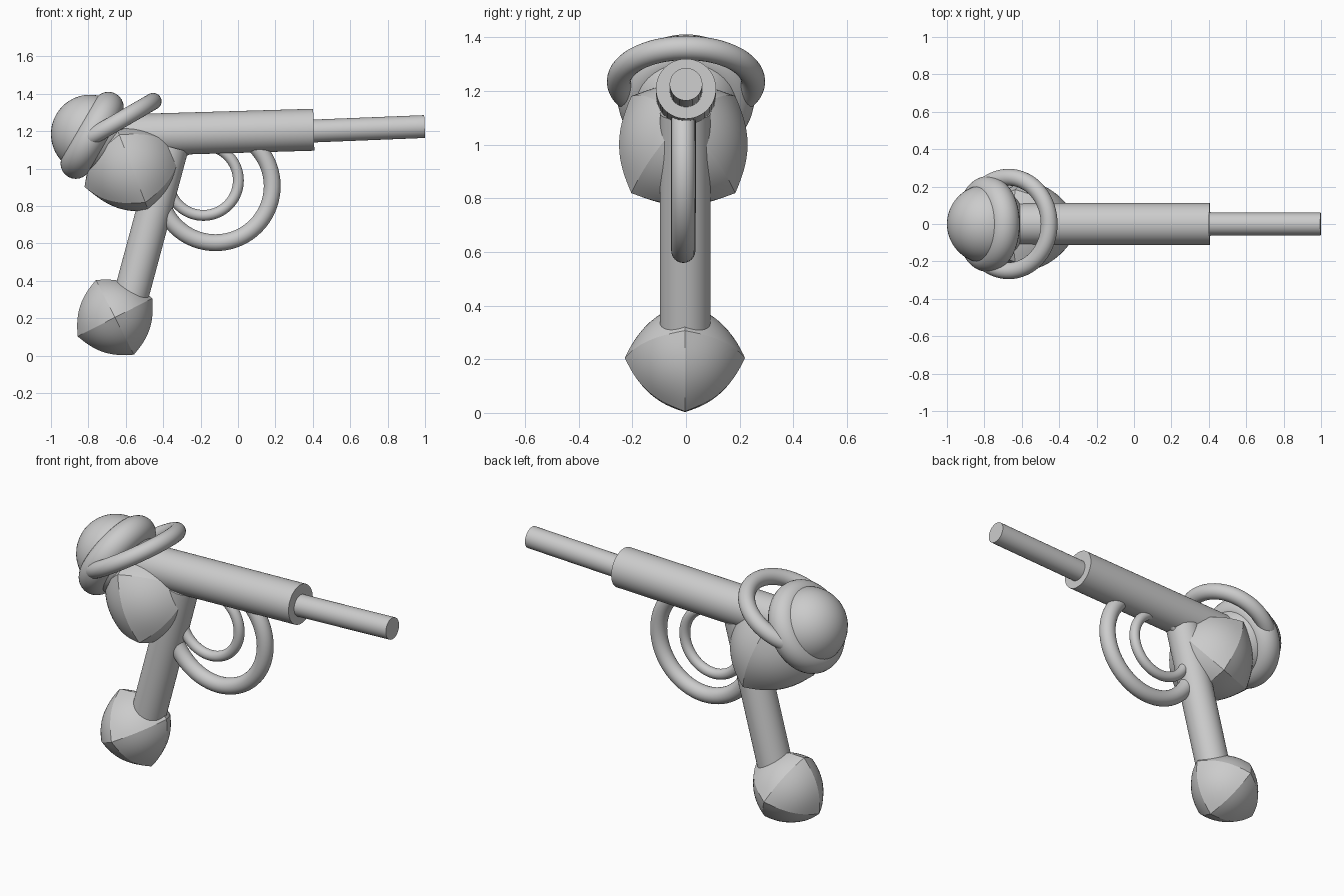
import bpy, bmesh, math
from mathutils import Vector, Matrix

default_cube = bpy.data.objects.get("Cube")
if default_cube:
    bpy.data.objects.remove(default_cube, do_unlink=True)


def finish(name, angle):
    obj = bpy.context.object
    obj.name = obj.data.name = name
    bpy.ops.object.shade_smooth_by_angle(angle=math.radians(angle))
    return obj


def rod(name, start, end, radius):
    """Capped cylinder between two points."""
    start, end = Vector(start), Vector(end)
    axis = end - start
    bpy.ops.mesh.primitive_cylinder_add(
        vertices=48, radius=radius, depth=axis.length,
        location=(start + end) / 2,
        rotation=axis.to_track_quat('Z', 'Y').to_euler())
    return finish(name, 40)


def ring(name, center, major, minor, rotation):
    """Torus, rotation in degrees."""
    bpy.ops.mesh.primitive_torus_add(
        location=center, rotation=[math.radians(a) for a in rotation],
        major_radius=major, minor_radius=minor,
        major_segments=72, minor_segments=24)
    return finish(name, 60)


def bulged_octahedron(name, center, radius, rotation, bulge=0.57):
    """Octahedron whose faces swell part of the way towards a sphere."""
    bm = bmesh.new()
    tips = [bm.verts.new(Vector(v)) for v in
            ((1, 0, 0), (0, 1, 0), (-1, 0, 0), (0, -1, 0), (0, 0, 1), (0, 0, -1))]
    for i in range(4):
        a, b = tips[i], tips[(i + 1) % 4]
        bm.faces.new((a, b, tips[4]))
        bm.faces.new((b, a, tips[5]))
    bmesh.ops.subdivide_edges(bm, edges=bm.edges[:], cuts=15, use_grid_fill=True)
    for v in bm.verts:
        v.co = radius * v.co.lerp(v.co.normalized(), bulge)
    mesh = bpy.data.meshes.new(name)
    bm.to_mesh(mesh)
    bm.free()
    obj = bpy.data.objects.new(name, mesh)
    bpy.context.collection.objects.link(obj)
    obj.matrix_world = Matrix.Translation(center) @ rotation.to_4x4()
    bpy.ops.object.select_all(action='DESELECT')
    obj.select_set(True)
    bpy.context.view_layer.objects.active = obj
    return finish(name, 14)


def turn(degrees, axis):
    return Matrix.Rotation(math.radians(degrees), 3, axis)


# Barrel and muzzle
rod("barrel", (-0.72, 0, 1.175), (0.405, 0, 1.208), 0.112)
rod("muzzle", (0.3, 0, 1.197), (0.998, 0, 1.225), 0.061)

# Rear bulb with its two tilted rings
bpy.ops.mesh.primitive_uv_sphere_add(segments=48, ring_count=32, radius=0.21,
                                     location=(-0.79, 0, 1.185))
finish("rear_bulb", 60)
ring("thick_ring", (-0.78, 0, 1.178), 0.174, 0.082, (0, -60, 0))
ring("thin_ring", (-0.67, 0, 1.235), 0.25, 0.045, (0, -30, 0))

# Body block, grip and butt
bulged_octahedron("body", (-0.565, -0.01, 1.0), 0.274, turn(-21, 'Y') @ turn(45, 'X'))
rod("grip", (-0.61, -0.003, 0.18), (-0.358, -0.003, 1.115), 0.094)
bulged_octahedron("butt", (-0.658, -0.004, 0.205), 0.224, turn(-27, 'Y'))

# Trigger and its guard
ring("trigger_guard", (-0.12, -0.01, 0.907), 0.303, 0.045, (90, 0, 0))
ring("trigger", (-0.185, 0.008, 0.937), 0.187, 0.029, (90, 0, 0))
